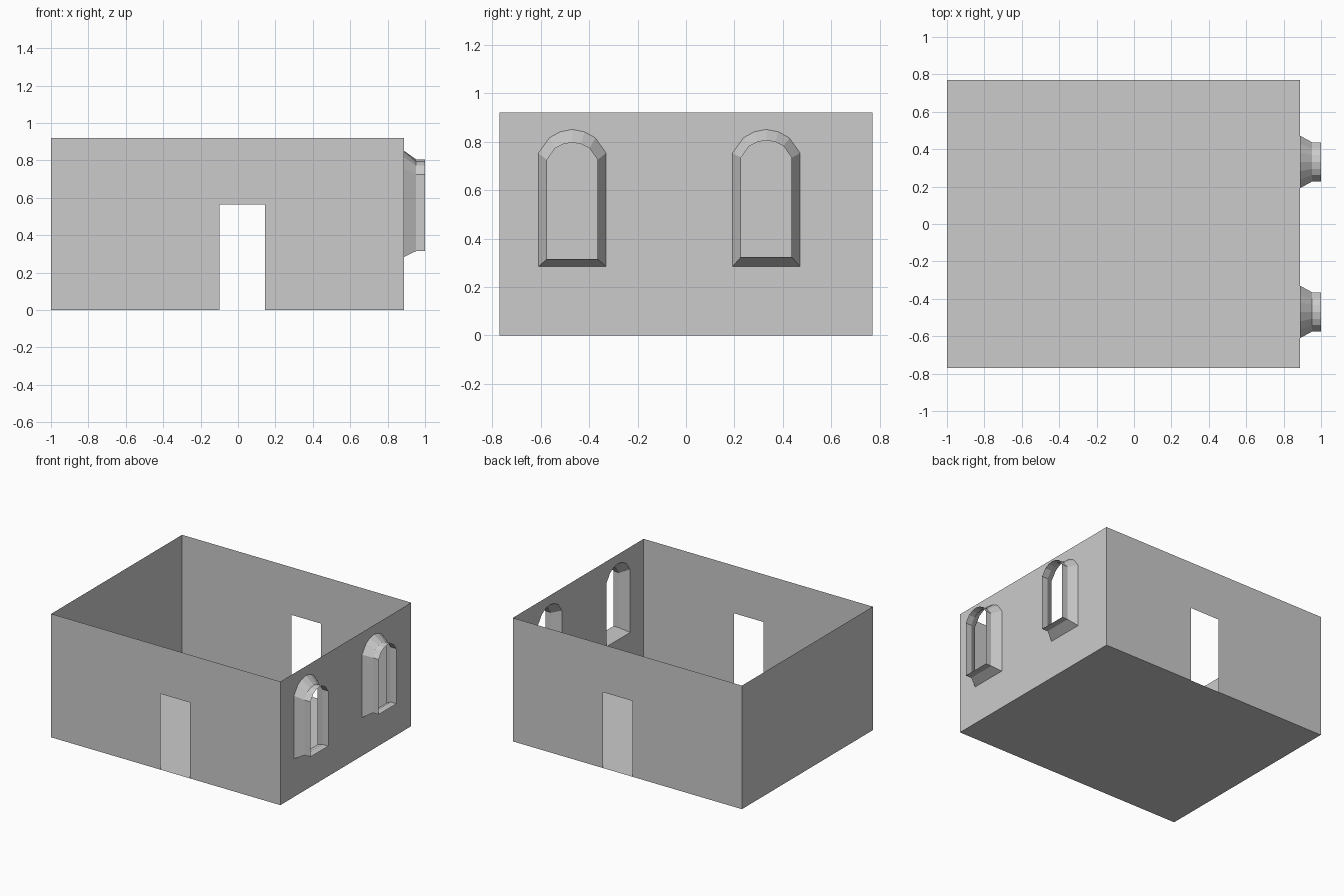
import bpy, bmesh
from mathutils import Vector

if "Cube" in bpy.data.objects:
    bpy.data.objects.remove(bpy.data.objects["Cube"])

X0, X1, Y, H = -1.0, 0.888, 0.77, 0.92   # room extents
RIM, END = 0.952, 1.0                    # window frame depths along x


def finish(bm, name):
    me = bpy.data.meshes.new(name)
    bm.to_mesh(me)
    bm.free()
    ob = bpy.data.objects.new(name, me)
    bpy.context.collection.objects.link(ob)
    return ob


def sheet(name, loops, normal):
    """Flat sheet: first loop is the outline, the others are holes."""
    bm = bmesh.new()
    edges = []
    for loop in loops:
        vs = [bm.verts.new(p) for p in loop]
        edges += [bm.edges.new((vs[i - 1], vs[i])) for i in range(len(vs))]
    bmesh.ops.triangle_fill(bm, use_beauty=True, edges=edges, normal=normal)
    for f in bm.faces:
        f.normal_update()
        if f.normal.dot(Vector(normal)) < 0:
            f.normal_flip()
    return finish(bm, name)


def arch(x, yc, bottom, half):
    """Arched outline; half lists (dy, z) from the spring to the apex."""
    pts = [(-half[0][0], bottom)] + [(-d, z) for d, z in half]
    pts += [(d, z) for d, z in reversed(half[:-1])] + [(half[0][0], bottom)]
    return [(x, yc + d, z) for d, z in pts]


def window_frame(name, rings):
    bm = bmesh.new()
    rows = [[bm.verts.new(p) for p in r] for r in rings]
    n = len(rows[0])
    for a, b in zip(rows, rows[1:]):
        for i in range(n):
            j = (i + 1) % n
            bm.faces.new((a[i], a[j], b[j], b[i]))
    bm.normal_update()
    # bottom strip must face down so the frame points outward
    if bm.faces[:][n - 1].normal.z > 0:
        bmesh.ops.reverse_faces(bm, faces=bm.faces[:])
    return finish(bm, name)


# Floor and plain left wall
sheet("floor", [[(X0, -Y, 0), (X1, -Y, 0), (X1, Y, 0), (X0, Y, 0)]], (0, 0, -1))
sheet("left_wall", [[(X0, -Y, 0), (X0, Y, 0), (X0, Y, H), (X0, -Y, H)]], (-1, 0, 0))

# Front and back walls, each with a doorway
for name, s in (("front_wall", -1), ("back_wall", 1)):
    profile = [(X0, 0), (-0.10, 0), (-0.10, 0.565), (0.145, 0.565),
               (0.145, 0), (X1, 0), (X1, H), (X0, H)]
    sheet(name, [[(x, s * Y, z) for x, z in profile]], (0, s, 0))

# Arched windows flaring out of the right wall
outer = [(0.14, 0.753), (0.095, 0.816), (0.05, 0.841), (0, 0.851)]
inner = [(0.105, 0.725), (0.071, 0.773), (0.037, 0.790), (0, 0.797)]
holes = []
for name, yc, dz in (("front_window", -0.47, 0.0), ("rear_window", 0.332, 0.009)):
    hole = arch(X1, yc, 0.284, outer)
    lip = [(d, z + dz) for d, z in inner]
    window_frame(name, [hole] + [arch(x, yc, 0.315 + dz, lip) for x in (RIM, END)])
    holes.append(hole)

# Right wall pierced by both windows
sheet("right_wall", [[(X1, -Y, 0), (X1, Y, 0), (X1, Y, H), (X1, -Y, H)]] + holes, (1, 0, 0))
